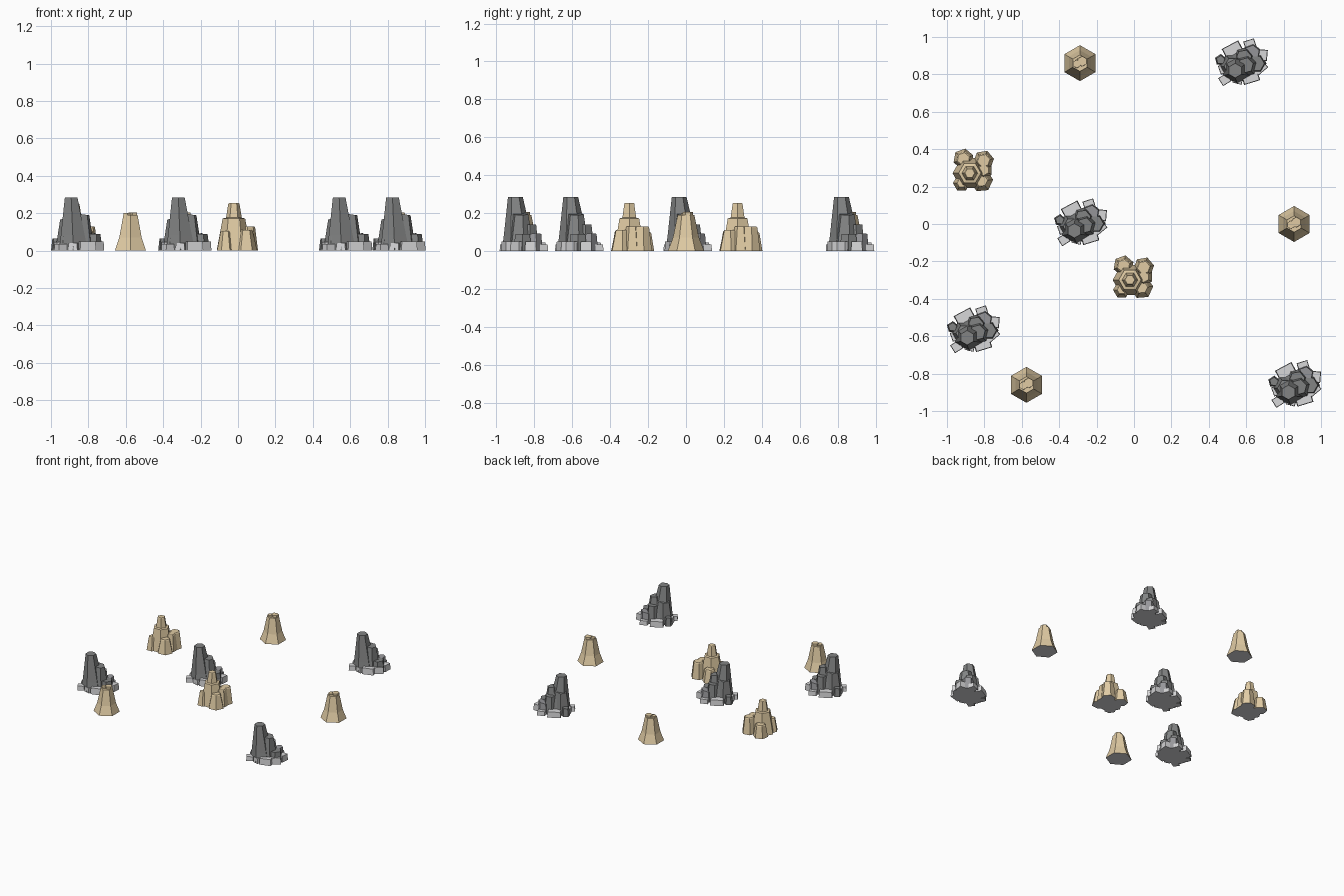
import bpy, bmesh, math
from mathutils import Matrix

if "Cube" in bpy.data.objects:
    bpy.data.objects.remove(bpy.data.objects["Cube"])


def material(name, r, g, b):
    m = bpy.data.materials.new(name)
    m.diffuse_color = (r, g, b, 1)
    m.use_nodes = True
    m.node_tree.nodes["Principled BSDF"].inputs["Base Color"].default_value = m.diffuse_color
    return m


TAN = material("sandstone", 0.75, 0.60, 0.37)
DARK = material("dark_stone", 0.225, 0.23, 0.23)
MID = material("mid_stone", 0.32, 0.32, 0.335)
LIGHT = material("pale_stone", 0.68, 0.68, 0.69)
MATS = [TAN, DARK, MID, LIGHT]


def column(bm, x, y, rings, mat, turn=0, sides=6, lean=(0, 0), tilt=(0, 0)):
    """Faceted column from (z, radius) rings; the top may shift and slope."""
    top = rings[-1][0]
    loops = []
    for z, r in rings:
        loop = []
        for i in range(sides):
            a = math.radians(turn) + math.tau * i / sides
            dx, dy, f = r * math.cos(a), r * math.sin(a), z / top
            dz = (dx * tilt[0] + dy * tilt[1]) if z == top else 0
            loop.append(bm.verts.new((x + dx + lean[0] * f, y + dy + lean[1] * f, z + dz)))
        loops.append(loop)
    faces = [bm.faces.new(loops[-1]), bm.faces.new(loops[0][::-1])]
    for lo, hi in zip(loops, loops[1:]):
        for i in range(sides):
            j = (i + 1) % sides
            faces.append(bm.faces.new((lo[i], lo[j], hi[j], hi[i])))
    for f in faces:
        f.material_index = MATS.index(mat)
    faces[1].material_index = MATS.index(LIGHT)  # pale underside


def slab(bm, x, y, sx, sy, h, turn):
    """Flat rubble slab, slightly narrower at the top."""
    m = Matrix.Translation((x, y, h / 2)) @ Matrix.Rotation(math.radians(turn), 4, 'Z') \
        @ Matrix.Diagonal((sx, sy, h, 1))
    vs = bmesh.ops.create_cube(bm, size=1, matrix=m)["verts"]
    for v in vs:
        if v.co.z > h / 2:
            v.co.x += (x - v.co.x) * 0.08
            v.co.y += (y - v.co.y) * 0.08
    for f in {f for v in vs for f in v.link_faces}:
        f.material_index = MATS.index(LIGHT)


def finish(bm, name, places):
    """Bake the mesh once and place linked copies."""
    bmesh.ops.recalc_face_normals(bm, faces=bm.faces)
    me = bpy.data.meshes.new(name)
    for m in MATS:
        me.materials.append(m)
    bm.to_mesh(me)
    bm.free()
    for i, (x, y) in enumerate(places):
        ob = bpy.data.objects.new(f"{name}_{i + 1}", me)
        ob.location = (x, y, 0)
        bpy.context.collection.objects.link(ob)


# Single sandstone spires: flared hexagon with a chipped top
bm = bmesh.new()
column(bm, 0, 0, [(0, 0.096), (0.07, 0.069), (0.19, 0.044)], TAN, 30)
column(bm, 0.012, 0.010, [(0, 0.04), (0.205, 0.027)], TAN, 30)
column(bm, -0.017, -0.004, [(0, 0.035), (0.2, 0.022)], TAN, 30)
finish(bm, "sandstone_spire", [(-0.289, 0.86), (0.856, 0), (-0.575, -0.86)])

# Sandstone clusters: tiered central spire ringed by shorter columns
bm = bmesh.new()
column(bm, -0.016, -0.012, [(0, 0.092), (0.172, 0.06), (0.176, 0.042), (0.25, 0.03), (0.254, 0.026)], TAN)
for x, y, h, r0, r1, t in [
        (-0.06, -0.065, 0.105, 0.046, 0.028, 0),
        (0.058, 0.055, 0.13, 0.056, 0.040, 10),
        (-0.05, 0.064, 0.1, 0.056, 0.040, 20),
        (0.047, -0.052, 0.11, 0.062, 0.038, 5),
        (0.058, 0.004, 0.13, 0.05, 0.034, 30)]:
    column(bm, x, y, [(0, r0), (h - 0.006, r1), (h, r1 * 0.85)], TAN, t)
finish(bm, "sandstone_cluster", [(-0.862, 0.284), (-0.006, -0.287)])

# Dark crags: tall spire, stepped shoulders, and pale slabs around the foot
bm = bmesh.new()
column(bm, -0.022, -0.022, [(0, 0.09), (0.08, 0.074), (0.285, 0.039)], DARK, 30,
       lean=(-0.012, -0.018))
column(bm, -0.045, -0.018, [(0, 0.074), (0.175, 0.048)], DARK, 0, tilt=(0.2, -0.1))
column(bm, 0.022, -0.012, [(0, 0.072), (0.195, 0.042)], DARK, 15, tilt=(-0.15, 0))
column(bm, 0.012, 0.03, [(0, 0.058), (0.14, 0.042)], DARK, 10)
column(bm, 0.078, -0.002, [(0, 0.056), (0.09, 0.044)], DARK, 0)
column(bm, 0.055, 0.055, [(0, 0.05), (0.085, 0.042)], MID, 20, tilt=(0.2, 0.1))
column(bm, -0.112, 0.017, [(0, 0.032), (0.065, 0.024)], DARK, 15, sides=5)
for s in [(-0.047, 0.07, 0.1, 0.065, 0.045, 28), (0.045, 0.1, 0.06, 0.05, 0.035, 18),
          (0.108, 0.043, 0.06, 0.06, 0.05, -5), (0.048, -0.075, 0.09, 0.06, 0.05, 17),
          (-0.09, -0.088, 0.052, 0.05, 0.035, 32), (0.1, -0.025, 0.07, 0.05, 0.05, 40),
          (-0.02, -0.09, 0.05, 0.04, 0.04, -15), (-0.095, -0.03, 0.05, 0.05, 0.045, 20)]:
    slab(bm, *s)
finish(bm, "dark_crag", [(0.575, 0.86), (-0.285, 0.004), (-0.858, -0.568), (0.86, -0.86)])
